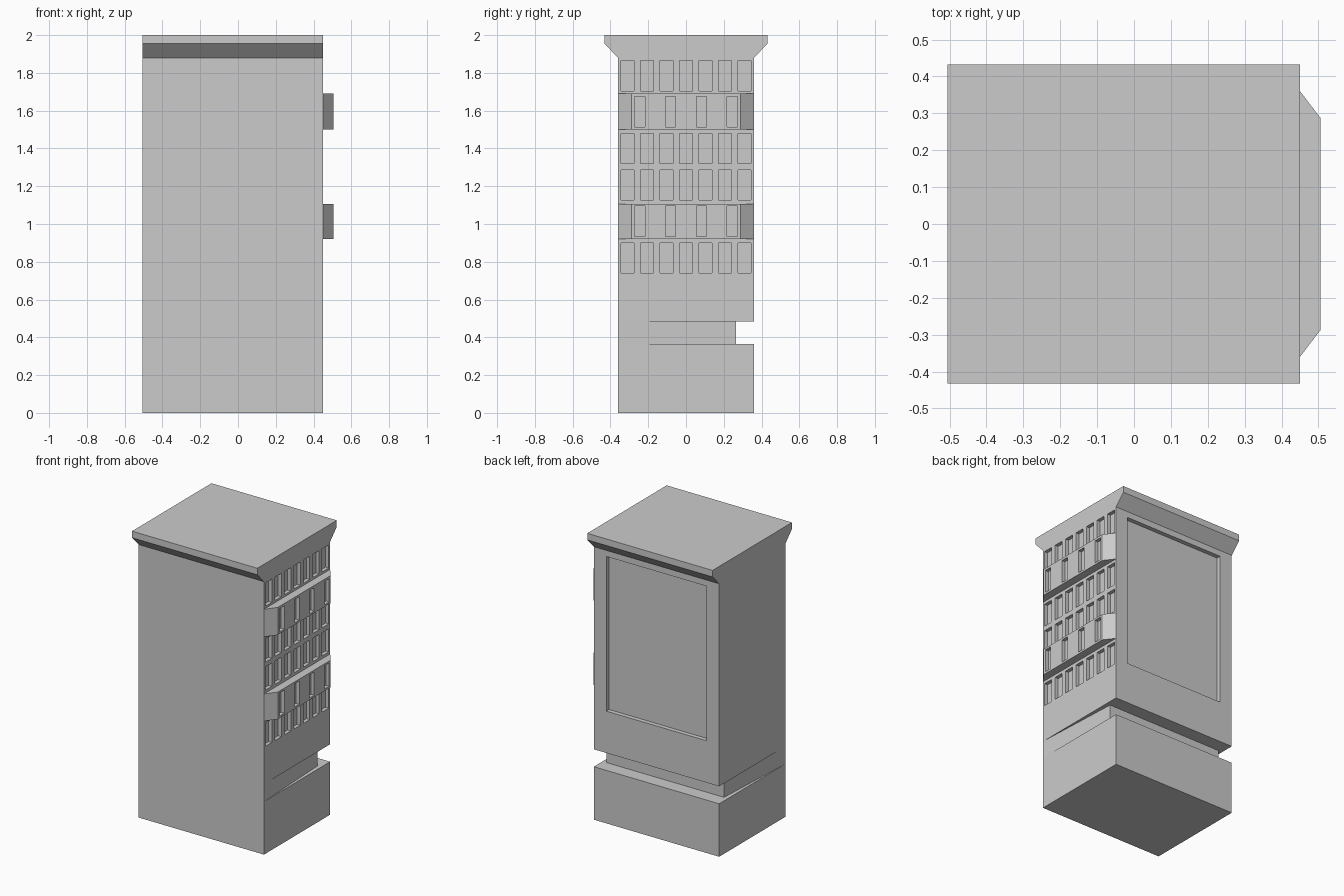
import bpy, bmesh
from mathutils import Vector

if "Cube" in bpy.data.objects:
    bpy.data.objects.remove(bpy.data.objects["Cube"])

X0, X1, Y = -0.505, 0.45, 0.36


def prism(bm, points, direction):
    """Extrude a closed polygon of 3D points along a direction."""
    face = bm.faces.new([bm.verts.new(p) for p in points])
    ext = bmesh.ops.extrude_face_region(bm, geom=[face])["geom"]
    verts = [g for g in ext if isinstance(g, bmesh.types.BMVert)]
    bmesh.ops.translate(bm, verts=verts, vec=Vector(direction))


def box(bm, x0, x1, y0, y1, z0, z1):
    prism(bm, [(x0, y0, z0), (x1, y0, z0), (x1, y1, z0), (x0, y1, z0)], (0, 0, z1 - z0))


def finish(bm, name):
    bmesh.ops.recalc_face_normals(bm, faces=bm.faces[:])
    mesh = bpy.data.meshes.new(name)
    bm.to_mesh(mesh)
    bm.free()
    obj = bpy.data.objects.new(name, mesh)
    bpy.context.collection.objects.link(obj)
    return obj


def carve(obj, cutter_bm):
    cutter = finish(cutter_bm, obj.name + "_cutter")
    cutter.hide_render = True
    mod = obj.modifiers.new("recesses", 'BOOLEAN')
    mod.operation = 'DIFFERENCE'
    mod.solver = 'EXACT'
    mod.object = cutter
    bpy.context.view_layer.objects.active = obj
    bpy.ops.object.modifier_apply(modifier=mod.name)
    bpy.data.objects.remove(cutter)


def windows(bm, face_x, count, spacing, width, z0, z1, depth=0.025):
    for i in range(count):
        c = (i - (count - 1) / 2) * spacing
        box(bm, face_x - depth, face_x + 0.02, c - width / 2, c + width / 2, z0, z1)


# Base block
bm = bmesh.new()
box(bm, X0, X1, -Y, Y, 0, 0.365)
finish(bm, "base_block")

# Neck: flush at the front, tapering inward to the back
bm = bmesh.new()
prism(bm, [(X0, -Y, 0.365), (X1, -Y, 0.365), (X1 - 0.03, 0.265, 0.365),
           (X0 + 0.03, 0.265, 0.365)], (0, 0, 0.12))
finish(bm, "neck")

# Tower with flared cornice on front and back
bm = bmesh.new()
half = [(Y, 0.485), (Y, 1.88), (0.432, 1.955), (0.432, 2.0)]
profile = half + [(-y, z) for y, z in reversed(half)]
prism(bm, [(X0, y, z) for y, z in profile], (X1 - X0, 0, 0))
tower = finish(bm, "tower")

# Window rows on the right wall and the large panel on the back
cut = bmesh.new()
for z in (0.74, 1.127, 1.32, 1.705):
    windows(cut, X1, 7, 0.103, 0.07, z, z + 0.16)
box(cut, -0.41, 0.355, Y - 0.03, Y + 0.02, 0.773, 1.838)
carve(tower, cut)

# Projecting bays with four windows each
for name, z0, z1 in (("lower_bay", 0.92, 1.107), ("upper_bay", 1.5, 1.69)):
    bm = bmesh.new()
    prism(bm, [(X1, -Y, z0), (0.505, -0.288, z0), (0.505, 0.288, z0), (X1, Y, z0)],
          (0, 0, z1 - z0))
    bay = finish(bm, name)
    cut = bmesh.new()
    windows(cut, 0.505, 4, 0.163, 0.054, z0 + 0.014, z0 + 0.174)
    carve(bay, cut)
